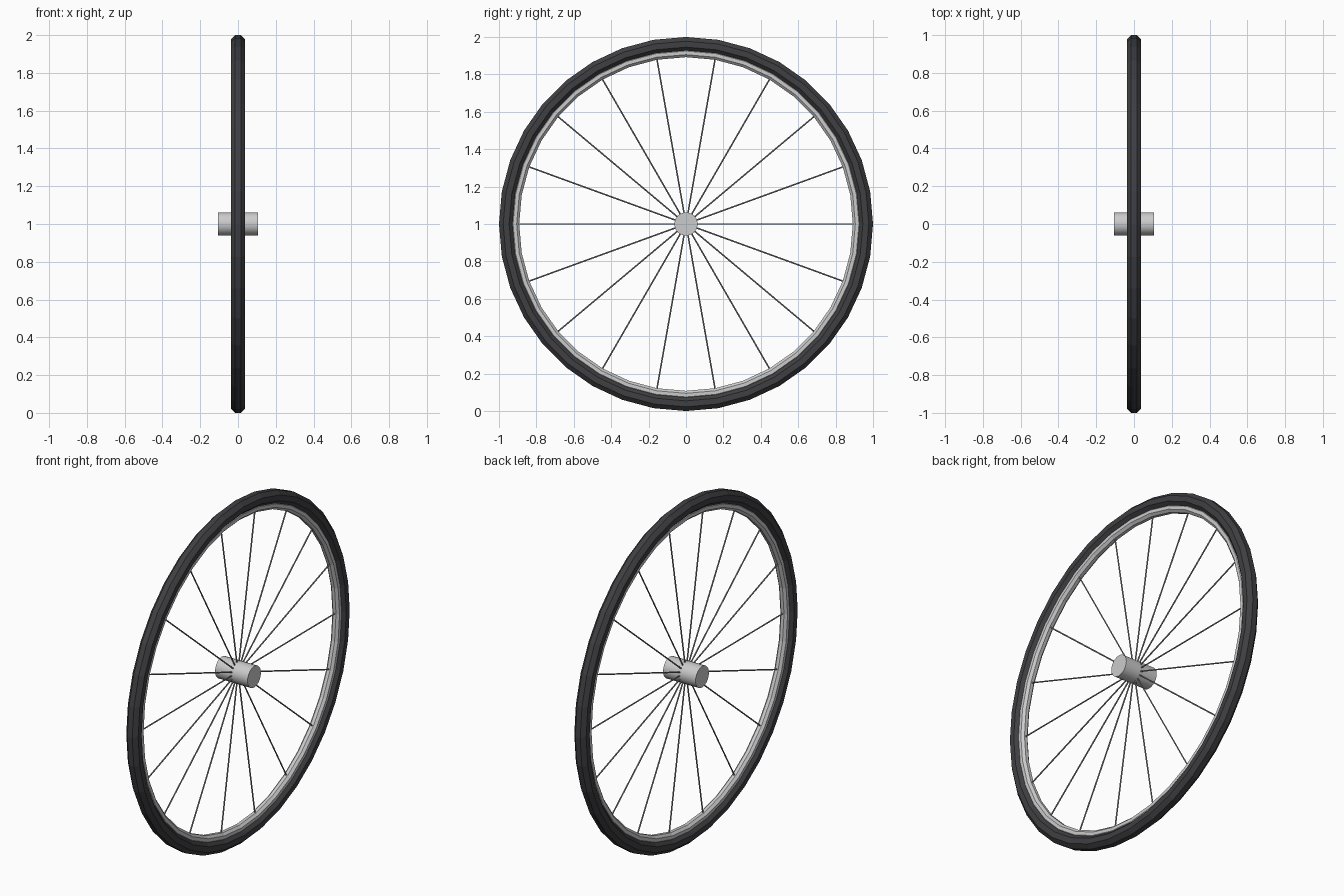
import bpy
from math import sin, cos, pi, radians

if "Cube" in bpy.data.objects:
    bpy.data.objects.remove(bpy.data.objects["Cube"])

C = 1.0      # axle height
SEG = 36     # sides around the wheel


def material(name, rgb):
    m = bpy.data.materials.new(name)
    m.diffuse_color = (*rgb, 1)
    m.use_nodes = True
    m.node_tree.nodes["Principled BSDF"].inputs["Base Color"].default_value = m.diffuse_color
    return m


def ring(name, profile, mat):
    # Sweep a closed (x, radius) profile around the axle
    n = len(profile)
    verts, faces = [], []
    for i in range(SEG):
        a = 2 * pi * i / SEG
        verts += [(x, r * cos(a), C + r * sin(a)) for x, r in profile]
        for j in range(n):
            k, l = ((i + 1) % SEG) * n, (j + 1) % n
            faces.append((i * n + j, k + j, k + l, i * n + l))
    mesh = bpy.data.meshes.new(name)
    mesh.from_pydata(verts, [], faces)
    mesh.materials.append(mat)
    bm_obj = bpy.data.objects.new(name, mesh)
    bpy.context.collection.objects.link(bm_obj)
    return bm_obj


def circle(r0, radius, sides=8):
    offs = pi / sides
    return [(radius * cos(offs + 2 * pi * j / sides),
             r0 + radius * sin(offs + 2 * pi * j / sides)) for j in range(sides)]


rubber = material("rubber", (0.05, 0.05, 0.055))
metal = material("metal", (0.6, 0.6, 0.62))
steel = material("spoke_steel", (0.3, 0.3, 0.32))

# Tyre and the rim inside it
ring("tyre", circle(0.9615, 0.0415), rubber)
ring("rim", circle(0.915, 0.025), metal)

# Hub
bpy.ops.mesh.primitive_cylinder_add(vertices=24, radius=0.062, depth=0.21,
                                    location=(0, 0, C), rotation=(0, pi / 2, 0))
hub = bpy.context.object
hub.name = "hub"
hub.data.materials.append(metal)
bpy.ops.object.shade_smooth_by_angle(angle=radians(30))

# Spokes radiating from the hub
r_in, r_out = 0.03, 0.905
mid = (r_in + r_out) / 2
for i in range(18):
    a = 2 * pi * i / 18
    bpy.ops.mesh.primitive_cylinder_add(
        vertices=6, radius=0.004, depth=r_out - r_in,
        location=(0, mid * cos(a), C + mid * sin(a)),
        rotation=(a - pi / 2, 0, 0))
    spoke = bpy.context.object
    spoke.name = f"spoke_{i + 1}"
    spoke.data.materials.append(steel)
